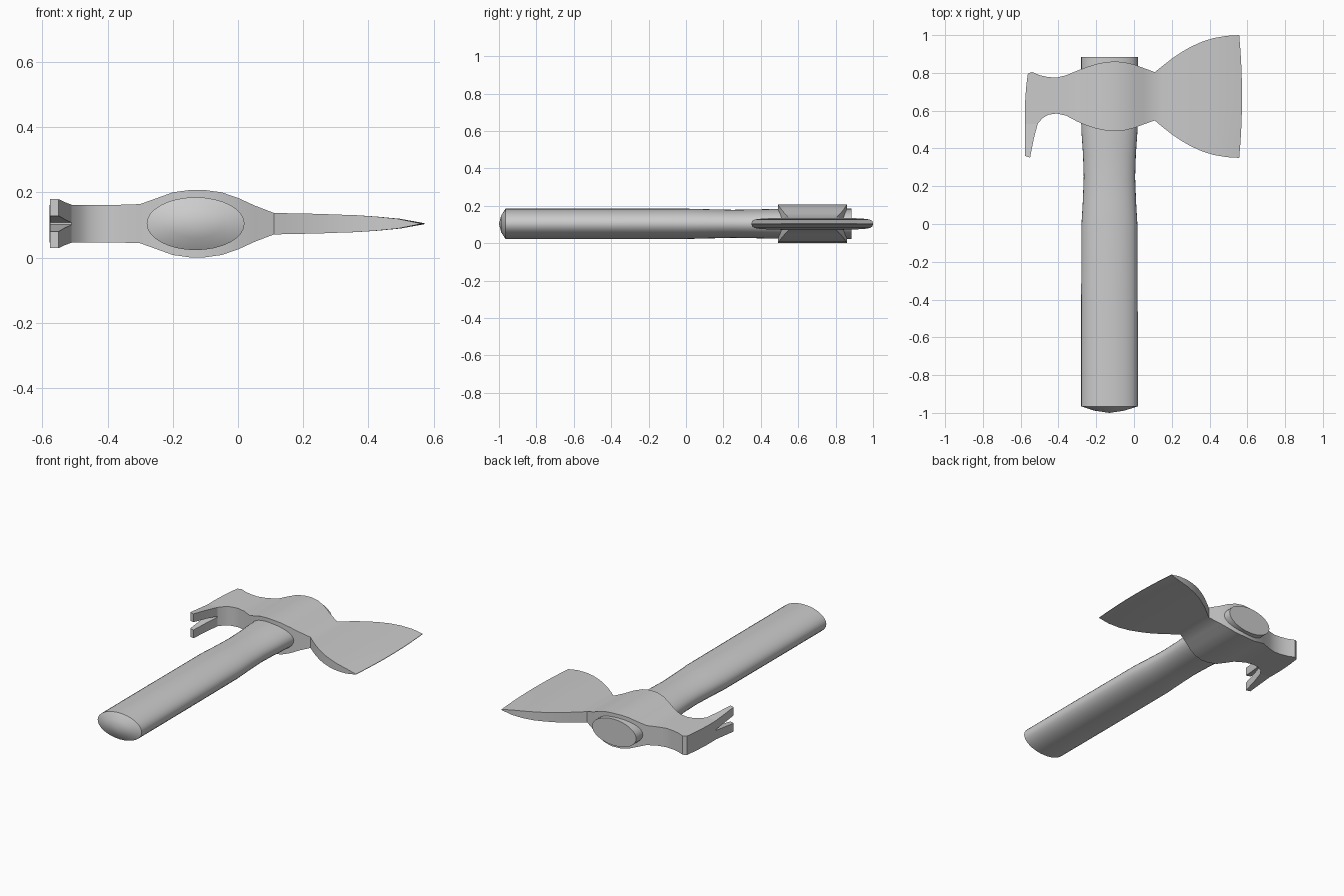
import bpy, bmesh, math

ZC = 0.104  # mid-plane height of the whole tool


def finish(name, bm, angle=30):
    bmesh.ops.recalc_face_normals(bm, faces=bm.faces)
    me = bpy.data.meshes.new(name)
    bm.to_mesh(me)
    bm.free()
    ob = bpy.data.objects.new(name, me)
    bpy.context.collection.objects.link(ob)
    bpy.ops.object.select_all(action='DESELECT')
    ob.select_set(True)
    bpy.context.view_layer.objects.active = ob
    bpy.ops.object.shade_smooth_by_angle(angle=math.radians(angle))
    return ob


def loft(bm, rings, cap_start=True, cap_end=True):
    loops = [[bm.verts.new(p) for p in ring] for ring in rings]
    n = len(loops[0])
    for a, b in zip(loops, loops[1:]):
        for i in range(n):
            j = (i + 1) % n
            bm.faces.new((a[i], a[j], b[j], b[i]))
    if cap_start:
        bm.faces.new(loops[0])
    if cap_end:
        bm.faces.new(loops[-1])
    return loops


# Handle: oval rings (y, x centre, half width, half height), domed butt
handle_rings = [(-0.988, -0.13, 0.08, 0.045), (-0.965, -0.13, 0.15, 0.081),
                (-0.5, -0.13, 0.15, 0.081), (0.0, -0.13, 0.148, 0.081),
                (0.12, -0.13, 0.141, 0.078), (0.25, -0.13, 0.136, 0.075),
                (0.37, -0.13, 0.140, 0.077), (0.5, -0.13, 0.149, 0.080),
                (0.6, -0.13, 0.15, 0.081), (0.885, -0.13, 0.15, 0.081)]
SEG = 32
bm = bmesh.new()
rings = []
for y, cx, rx, rz in handle_rings:
    rings.append([(cx + rx * math.cos(2 * math.pi * i / SEG), y,
                   ZC + rz * math.sin(2 * math.pi * i / SEG)) for i in range(SEG)])
loops = loft(bm, rings, cap_start=False)
tip = bm.verts.new((-0.13, -1.0, ZC))
for i in range(SEG):
    bm.faces.new((loops[0][i], loops[0][(i + 1) % SEG], tip))
finish("handle", bm)

# Axe head: stations along x (x low side, x high side, y low, y high, half thickness, bulge)
head = [(-0.577, -0.562, 0.53, 0.795, 0.058, -0.006), (-0.51, -0.54, 0.53, 0.805, 0.058, 0),
        (-0.485, -0.50, 0.56, 0.788, 0.058, 0), (-0.455, -0.455, 0.578, 0.778, 0.058, 0),
        (-0.41, -0.41, 0.585, 0.775, 0.058, 0), (-0.36, -0.36, 0.574, 0.787, 0.058, 0),
        (-0.30, -0.30, 0.542, 0.812, 0.060, 0), (-0.25, -0.25, 0.521, 0.831, 0.078, 0),
        (-0.20, -0.20, 0.505, 0.847, 0.096, 0), (-0.15, -0.15, 0.495, 0.857, 0.103, 0),
        (-0.10, -0.10, 0.491, 0.861, 0.103, 0), (-0.05, -0.05, 0.496, 0.856, 0.096, 0),
        (0.0, 0.0, 0.508, 0.845, 0.079, 0), (0.05, 0.05, 0.527, 0.826, 0.056, 0),
        (0.11, 0.11, 0.548, 0.804, 0.033, 0), (0.15, 0.15, 0.514, 0.836, 0.032, 0),
        (0.20, 0.20, 0.475, 0.875, 0.031, 0), (0.25, 0.25, 0.441, 0.909, 0.030, 0),
        (0.30, 0.30, 0.412, 0.938, 0.028, 0), (0.36, 0.36, 0.385, 0.965, 0.026, 0.001),
        (0.42, 0.42, 0.366, 0.984, 0.022, 0.003), (0.49, 0.49, 0.354, 0.996, 0.015, 0.007),
        (0.557, 0.557, 0.35, 1.0, 0.0015, 0.015)]
NY = 8
bm = bmesh.new()
rings = []
for xl, xh, yl, yh, h, bulge in head:
    row = []
    for i in range(NY + 1):
        t = i / NY
        x = xl + (xh - xl) * t + bulge * 4 * t * (1 - t)
        row.append((x, yl + (yh - yl) * t))
    rings.append([(x, y, ZC + h) for x, y in row] +
                 [(x, y, ZC - h) for x, y in reversed(row)])
loft(bm, rings)
finish("axe_head", bm)

# Claw: two flared prongs (y, x back, x front, inner half gap, outer half width)
prong = [(0.53, -0.577, -0.51, 0.003, 0.058),
         (0.45, -0.577, -0.531, 0.013, 0.066),
         (0.36, -0.577, -0.550, 0.024, 0.075)]
for side, name in ((1, "claw_upper"), (-1, "claw_lower")):
    bm = bmesh.new()
    rings = []
    for y, xa, xb, zi, zo in prong:
        yb = y - 0.008 if y < 0.4 else y
        rings.append([(xa, y, ZC + side * zi), (xb, yb, ZC + side * zi),
                      (xb, yb, ZC + side * zo), (xa, y, ZC + side * zo)])
    loft(bm, rings, cap_start=False)
    finish(name, bm)
